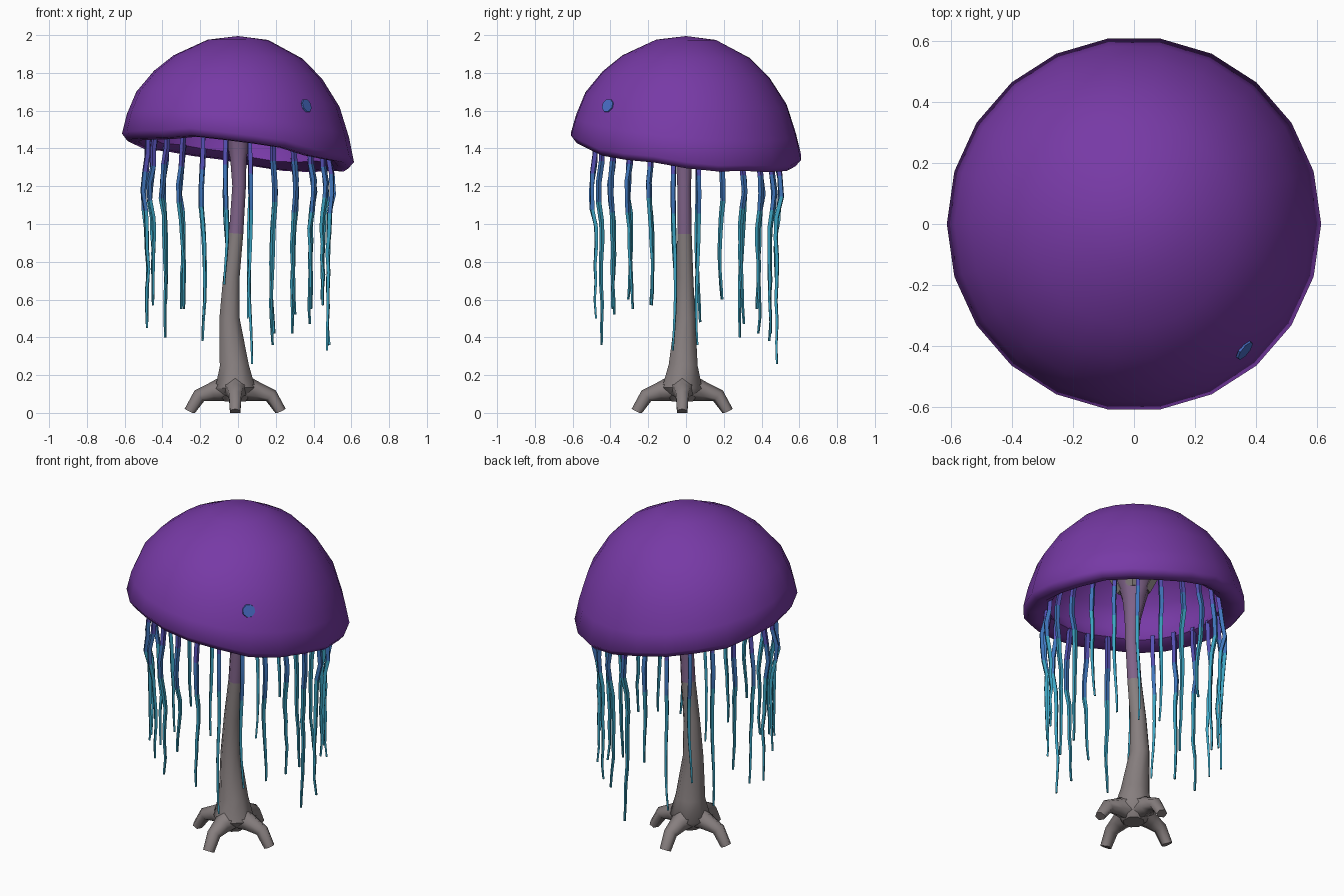
import bpy, bmesh, math, random
from mathutils import Vector
from mathutils.bvhtree import BVHTree

random.seed(4)
if "Cube" in bpy.data.objects:
    bpy.data.objects.remove(bpy.data.objects["Cube"], do_unlink=True)


def material(name, rgb):
    m = bpy.data.materials.new(name)
    m.use_nodes = True
    m.diffuse_color = (*rgb, 1)
    m.node_tree.nodes["Principled BSDF"].inputs["Base Color"].default_value = (*rgb, 1)
    return m


PURPLE = material("cap purple", (0.185, 0.042, 0.38))
BARK = material("grey bark", (0.24, 0.21, 0.21))
MAUVE = material("mauve bark", (0.215, 0.125, 0.25))
VIOLET = material("violet blue", (0.09, 0.08, 0.45))
BLUE = material("tendril blue", (0.05, 0.18, 0.50))
TEAL = material("tendril teal", (0.045, 0.37, 0.54))
SPOT = material("spot blue", (0.065, 0.15, 0.55))


def finish(bm, name, mats, levels=(), angle=50):
    """Make the object; each level passed going down moves to the next material."""
    bmesh.ops.remove_doubles(bm, verts=bm.verts, dist=0.0005)
    bmesh.ops.recalc_face_normals(bm, faces=bm.faces)
    for f in bm.faces:
        z = f.calc_center_median().z
        f.material_index = sum(z < level for level in levels)
    mesh = bpy.data.meshes.new(name)
    bm.to_mesh(mesh)
    bm.free()
    for m in mats:
        mesh.materials.append(m)
    ob = bpy.data.objects.new(name, mesh)
    bpy.context.collection.objects.link(ob)
    bpy.ops.object.select_all(action="DESELECT")
    ob.select_set(True)
    bpy.context.view_layer.objects.active = ob
    bpy.ops.object.shade_smooth_by_angle(angle=math.radians(angle))


def bridge(bm, rings):
    n = len(rings[0])
    for a, b in zip(rings, rings[1:]):
        for i in range(n):
            j = (i + 1) % n
            bm.faces.new((a[i], a[j], b[j], b[i]))


def tube(bm, path, radii, sides):
    """Skin a path with a ring at each point, carried along without twist."""
    pts = [Vector(p) for p in path]
    last = pts[1] - pts[0]
    turn = last.to_track_quat("Z", "Y")
    rings = []
    for k, p in enumerate(pts):
        tangent = pts[min(k + 1, len(pts) - 1)] - pts[max(k - 1, 0)]
        turn = last.rotation_difference(tangent) @ turn
        last = tangent
        ring = []
        for i in range(sides):
            a = math.tau * (i + 0.5) / sides
            v = p + turn @ Vector((math.cos(a), math.sin(a), 0)) * radii[k]
            v.z = max(v.z, 0)
            ring.append(bm.verts.new(v))
        rings.append(ring)
    bridge(bm, rings)
    bm.faces.new(rings[0])
    bm.faces.new(rings[-1])


def droop(x, y, z):
    """Tilt of the cap: high at the front right, low at the back left."""
    return -(0.122 * x + 0.097 * y) * min(1, (2 - z) / 0.55)


# Cap: a lathed thin shell with a wavy, tilted rim rolled inward
profile = [(0, 1.995), (0.16, 1.975), (0.34, 1.885), (0.445, 1.79), (0.538, 1.66),
           (0.588, 1.52), (0.614, 1.41), (0.585, 1.374), (0.53, 1.376), (0.475, 1.41),
           (0.53, 1.52), (0.485, 1.65), (0.40, 1.765), (0.30, 1.85), (0.14, 1.93), (0, 1.95)]
SEG = 22
bm = bmesh.new()
wave = [random.uniform(-1, 1) for _ in range(SEG)]
rings = []
for k, (r, z) in enumerate(profile):
    ring = []
    for i in range(SEG):
        a = math.tau * i / SEG
        x, y = r * math.cos(a), r * math.sin(a)
        ripple = 0.014 * wave[i] if 6 <= k <= 9 else 0
        ring.append(bm.verts.new((x, y, z + droop(x, y, z) + ripple)))
    rings.append(ring)
bridge(bm, rings)
bmesh.ops.remove_doubles(bm, verts=bm.verts, dist=0.0005)
bmesh.ops.recalc_face_normals(bm, faces=bm.faces)
tree = BVHTree.FromBMesh(bm)
finish(bm, "cap", [PURPLE], angle=60)

# Spot: a thin plate lying on the cap
hit, normal, _, _ = tree.find_nearest(Vector((0.37, -0.42, 1.63)))
bm = bmesh.new()
tube(bm, [hit - normal * 0.002, hit + normal * 0.006], [0.038, 0.036], 8)
finish(bm, "cap_spot", [SPOT], angle=30)

# Trunk: gently curved, swelling at the foot and flaring under the cap
bm = bmesh.new()
tube(bm,
     [(-0.015, -0.02, 0.06), (-0.015, -0.02, 0.13), (-0.02, -0.015, 0.25),
      (-0.045, -0.005, 0.5), (-0.035, -0.005, 0.72), (-0.01, -0.008, 0.95),
      (0.006, -0.01, 1.2), (0.002, -0.01, 1.34), (0, 0, 1.46), (0, 0, 1.6)],
     [0.06, 0.115, 0.083, 0.058, 0.047, 0.041, 0.039, 0.046, 0.068, 0.11], 8)
finish(bm, "trunk", [MAUVE, BARK], levels=[0.95])

# Boughs reaching up from the flare into the cap
bm = bmesh.new()
for i in range(4):
    c, s = math.cos(math.tau * (i + 0.5) / 4), math.sin(math.tau * (i + 0.5) / 4)
    tube(bm, [(r * c, r * s, z) for r, z in ((0.05, 1.52), (0.11, 1.64), (0.25, 1.86))],
         [0.045, 0.045, 0.03], 6)
finish(bm, "boughs", [BARK])

# Roots: four bent legs standing on the ground
bm = bmesh.new()
for i in range(4):
    c, s = math.cos(math.tau * i / 4), math.sin(math.tau * i / 4)
    tube(bm, [(-0.015 + r * c, -0.02 + r * s, z)
              for r, z in ((0.03, 0.135), (0.12, 0.112), (0.19, 0.09), (0.24, 0.005))],
         [0.075, 0.05, 0.038, 0.032], 6)
finish(bm, "roots", [BARK], angle=65)

# Tendrils: an even ring of thin tapering strands, lower end listed in turn
ends = [0.36, 0.6, 0.47, 0.42, 0.42, 0.26, 0.65, 0.38, 0.55, 0.4, 0.6, 0.48,
        0.45, 0.57, 0.6, 0.55, 0.5, 0.68, 0.5, 0.36, 0.52, 0.55, 0.57, 0.33]
STEPS = 10
bm = bmesh.new()
for i, end in enumerate(ends):
    a = math.tau * (i + 0.5) / len(ends)
    c, s = math.cos(a), math.sin(a)
    top = 1.42 + droop(0.48 * c, 0.48 * s, 1.45)
    path, radii = [], []
    for k in range(STEPS + 1):
        t = k / STEPS
        z = top + (end - top) * t
        bulge = 0.478 + 0.028 * math.exp(-((z - 1.18) / 0.14) ** 2) + 0.005 * t
        r = bulge + random.uniform(-0.006, 0.006)
        side = 0.012 * math.sin(6 * t + i) * t
        path.append((r * c - side * s, r * s + side * c, z))
        radii.append(0.016 * (1 - 0.6 * t ** 1.5))
    tube(bm, path, radii, 4)
finish(bm, "tendrils", [VIOLET, BLUE, TEAL], levels=[1.29, 1.1], angle=60)
